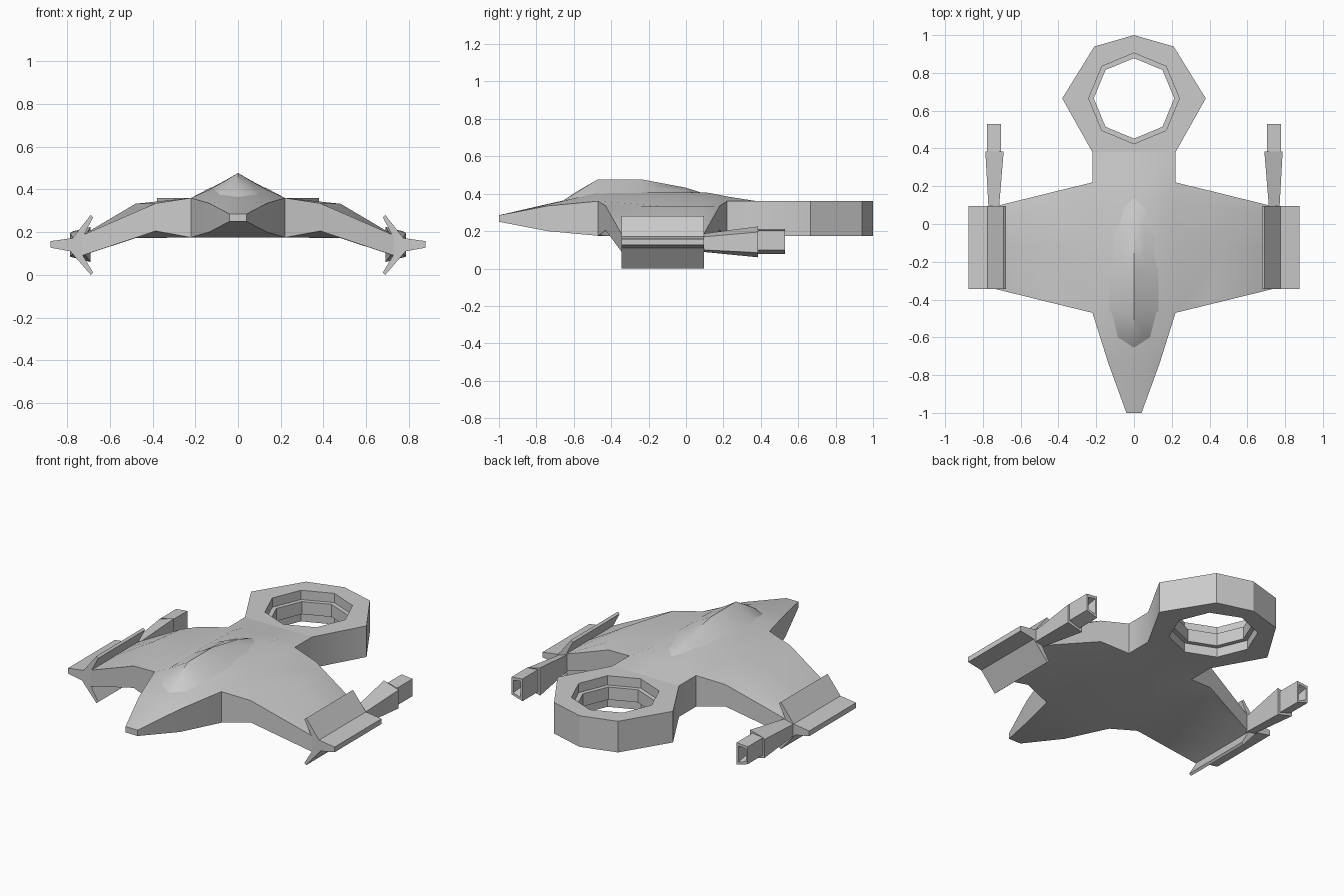
import bpy, bmesh, math

if "Cube" in bpy.data.objects:
    bpy.data.objects.remove(bpy.data.objects["Cube"])


def finish(name, bm, mirror=True, angle=30):
    """Weld a mesh, mirror it across x and smooth all but the sharp edges."""
    bmesh.ops.remove_doubles(bm, verts=bm.verts, dist=0.0005)
    if mirror:
        geom = bm.verts[:] + bm.edges[:] + bm.faces[:]
        bmesh.ops.mirror(bm, geom=geom, axis='X', merge_dist=0.0005)
        bmesh.ops.remove_doubles(bm, verts=bm.verts, dist=0.0005)
    bmesh.ops.recalc_face_normals(bm, faces=bm.faces)
    me = bpy.data.meshes.new(name)
    bm.to_mesh(me)
    bm.free()
    ob = bpy.data.objects.new(name, me)
    bpy.context.collection.objects.link(ob)
    bpy.ops.object.select_all(action='DESELECT')
    ob.select_set(True)
    bpy.context.view_layer.objects.active = ob
    bpy.ops.object.shade_smooth_by_angle(angle=math.radians(angle))
    return ob


def strip(bm, a, b, skip=(), closed=False):
    """Join two point rows with quads (collapsing repeated points)."""
    n = len(a)
    for i in range(n if closed else n - 1):
        if i in skip:
            continue
        j = (i + 1) % n
        pts = []
        for p in (a[i], a[j], b[j], b[i]):
            if p not in pts:
                pts.append(p)
        if len(pts) > 2:
            bm.faces.new([bm.verts.new(p) for p in pts])


# Hull, right half: fuselage sections along y
bm = bmesh.new()
# y, half width, centre top, shoulder x, shoulder z, edge top, bottom
secs = [(-1.0, .04, .285, .02, .285, .285, .25),
        (-.74, .135, .345, .07, .342, .335, .20),
        (-.47, .22, .405, .12, .405, .36, .175),
        (-.12, .22, .405, .125, .41, .36, .175),
        (.12, .22, .385, .12, .405, .36, .175),
        (.22, .22, .38, .12, .385, .36, .175),
        (.38, .22, .36, .12, .36, .36, .175)]
rows = [[(0, y, zt), (sx, y, sz), (w, y, ze), (w, y, zb), (0, y, zb)]
        for y, w, zt, sx, sz, ze, zb in secs]
for i in range(len(rows) - 1):
    strip(bm, rows[i], rows[i + 1], skip=(2,) if 2 <= i <= 4 else ())
bm.faces.new([bm.verts.new(p) for p in rows[0]])

# Wings: arched ribs from root to tip
ribs = [(-.47, .385, -.43, .335, -.345), (-.12, .48, -.12, .333, -.12),
        (.12, .45, .10, .333, .03), (.22, .385, .18, .335, .095)]
tops = [[(.22, r, .36), (mx, my, mz), (.73, t, .185)] for r, mx, my, mz, t in ribs]
bots = [[(.22, r, .175), (mx, my, .205 - (mx - .385) * .35), (.73, t, .09)]
        for r, mx, my, mz, t in ribs]
for i in range(3):
    strip(bm, tops[i], tops[i + 1])
    strip(bm, bots[i], bots[i + 1])
strip(bm, tops[0], bots[0])
strip(bm, tops[-1], bots[-1])

# Tail ring with its octagonal hole
outer = [(0, .38), (.22, .38), (.38, .665), (.21, .94), (0, 1.0)]
hole = [(.24 * math.sin(math.pi * k / 4), .665 - .24 * math.cos(math.pi * k / 4))
        for k in range(5)]
hole[0], hole[4] = (0, .425), (0, .905)
lift = lambda pts, z: [(x, y, z) for x, y in pts]
strip(bm, lift(outer, .36), lift(hole, .36))
strip(bm, lift(outer, .175), lift(hole, .175))
strip(bm, lift(outer, .36), lift(outer, .175), skip=(0,))
strip(bm, lift(hole, .36), lift(hole, .175))
finish("hull", bm)

# Inner band standing proud inside the hole
bm = bmesh.new()
loops = []
for k in range(9):
    a = math.pi * k / 4
    s, c = math.sin(a), math.cos(a)
    loops.append([(r * s, .665 - r * c, z) for r, z in
                  ((.245, .305), (.213, .305), (.213, .23), (.245, .23))])
for a, b in zip(loops, loops[1:]):
    strip(bm, a, b, closed=True)
finish("ring_band", bm, mirror=False)

# Canopy: rim and ridge
bm = bmesh.new()
rim = [(0, -.655, .365), (.085, -.6, .375), (.13, -.46, .402), (.13, -.24, .405),
       (.128, -.08, .405), (.10, .095, .40), (0, .14, .382)]
mid = [(0, -.655, .365), (.045, -.57, .415), (.06, -.46, .44), (.06, -.24, .442),
       (.055, -.02, .42), (.05, .09, .396), (0, .14, .382)]
ridge = [(0, -.655, .365), (0, -.57, .42), (0, -.47, .477), (0, -.24, .477),
         (0, 0, .432), (0, .1, .40), (0, .14, .382)]
strip(bm, rim, mid)
strip(bm, mid, ridge)
finish("canopy", bm, angle=40)

# Three-bladed wing tip fins, extruded along y
bm = bmesh.new()
prof = [(.72, .19), (.678, .27), (.69, .28), (.775, .172), (.877, .158),
        (.877, .127), (.785, .11), (.69, 0), (.678, .01), (.725, .088)]
ends = [[(x, y, z) for x, z in prof] for y in (-.345, .095)]
strip(bm, ends[0], ends[1], closed=True)
for e in ends:
    bm.faces.new([bm.verts.new(p) for p in e])
finish("wing_tip_fins", bm, angle=15)


def box_row(y, x0, x1, zi0, zi1, zo0, zo1):
    return [(x0, y, zi0), (x1, y, zo0), (x1, y, zo1), (x0, y, zi1)]


# Engines: flared housing, then a smaller hollow nozzle
bm = bmesh.new()
rings = [box_row(.08, .715, .77, .09, .185, .10, .168),
         box_row(.385, .69, .787, .06, .225, .085, .195),
         box_row(.385, .705, .777, .078, .21, .10, .203),
         box_row(.53, .705, .777, .078, .21, .10, .203),
         box_row(.53, .717, .765, .097, .193, .112, .187),
         box_row(.43, .73, .752, .13, .16, .135, .155)]
for a, b in zip(rings, rings[1:]):
    strip(bm, a, b, closed=True)
for e in (rings[0], rings[-1]):
    bm.faces.new([bm.verts.new(p) for p in e])
finish("engines", bm, angle=10)
